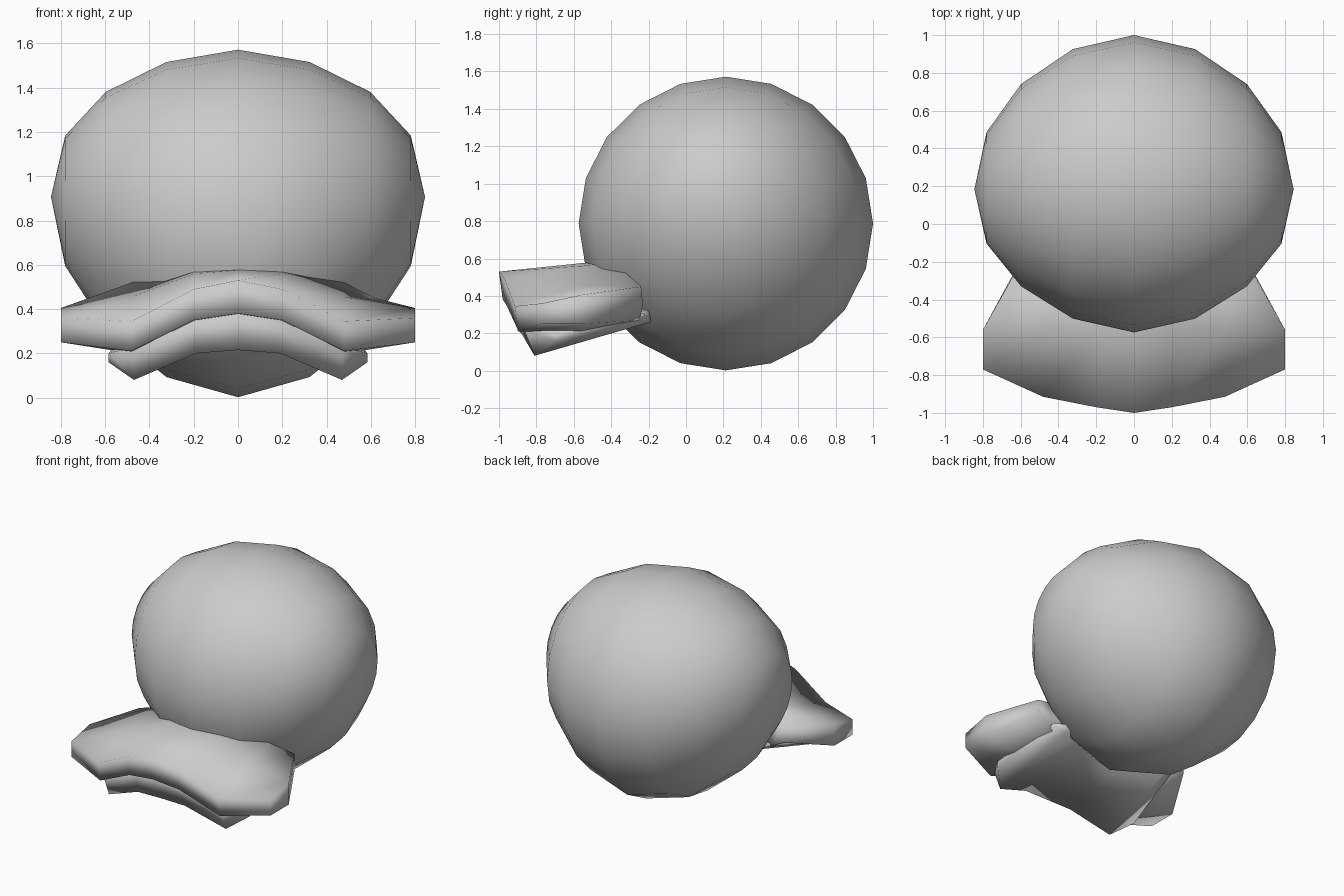
import bpy, bmesh
from math import radians
from mathutils import Matrix

if "Cube" in bpy.data.objects:
    bpy.data.objects.remove(bpy.data.objects["Cube"])


def finish(name, bm, angle):
    bmesh.ops.recalc_face_normals(bm, faces=bm.faces[:])
    me = bpy.data.meshes.new(name)
    bm.to_mesh(me)
    bm.free()
    ob = bpy.data.objects.new(name, me)
    bpy.context.collection.objects.link(ob)
    bpy.ops.object.select_all(action='DESELECT')
    ob.select_set(True)
    bpy.context.view_layer.objects.active = ob
    bpy.ops.object.shade_smooth_by_angle(angle=radians(angle))
    return ob


def bill(name, rows, angle):
    """Closed slab from half rows of (x, y_top, z_top, y_bottom, z_bottom), front to back."""
    bm = bmesh.new()
    rings = []
    for row in rows:
        full = [(-p[0], *p[1:]) for p in row[:0:-1]] + row
        top = [bm.verts.new((x, yt, zt)) for x, yt, zt, yb, zb in full]
        bottom = [bm.verts.new((x, yb, zb)) for x, yt, zt, yb, zb in full]
        rings.append(top + bottom[::-1])
    n = len(rings[0])
    for a, b in zip(rings, rings[1:]):
        for i in range(n):
            j = (i + 1) % n
            bm.faces.new((a[i], a[j], b[j], b[i]))
    for r in (rings[0], rings[-1]):
        for i in range(n // 2 - 1):
            bm.faces.new((r[i], r[i + 1], r[n - 2 - i], r[n - 1 - i]))
    return finish(name, bm, angle)


# Head: rounded ball with its side poles raised and its shoulders pinched a little
bm = bmesh.new()
bmesh.ops.create_uvsphere(bm, u_segments=20, v_segments=8, radius=1,
                          matrix=Matrix.Rotation(radians(90), 4, 'Y'))
for v in bm.verts:
    x, y, z = v.co
    pinch = 1 - 0.15 * x * x * (1 - x * x)
    v.co = (0.845 * x, 0.213 + 0.787 * y * pinch - 0.03 * x ** 4,
            0.787 + 0.785 * z * pinch + 0.12 * x * x)
finish("head", bm, 80)

# Upper bill: wide arched slab with soft edges
bill("upper_bill", [
    [(0, -1, .53, -.98, .38), (.2, -.97, .49, -.96, .35),
     (.48, -.915, .345, -.895, .21), (.8, -.77, .36, -.77, .25)],
    [(0, -.56, .575, -.56, .37), (.2, -.56, .56, -.56, .34),
     (.48, -.56, .455, -.56, .20), (.8, -.56, .405, -.56, .25)],
    [(0, -.3, .6, -.2, .4), (.2, -.3, .59, -.2, .38),
     (.48, -.32, .52, -.25, .27), (.62, -.24, .45, -.23, .35)],
], 120)

# Lower bill: smaller slab beneath, narrowing towards the head
bill("lower_bill", [
    [(0, -.92, .40, -.9, .215), (.19, -.9, .37, -.88, .2),
     (.47, -.87, .23, -.81, .08), (.585, -.7, .20, -.7, .16)],
    [(0, -.2, .5, -.2, .40), (.19, -.2, .48, -.2, .37),
     (.42, -.2, .32, -.19, .26), (.5, -.22, .31, -.22, .29)],
], 120)
